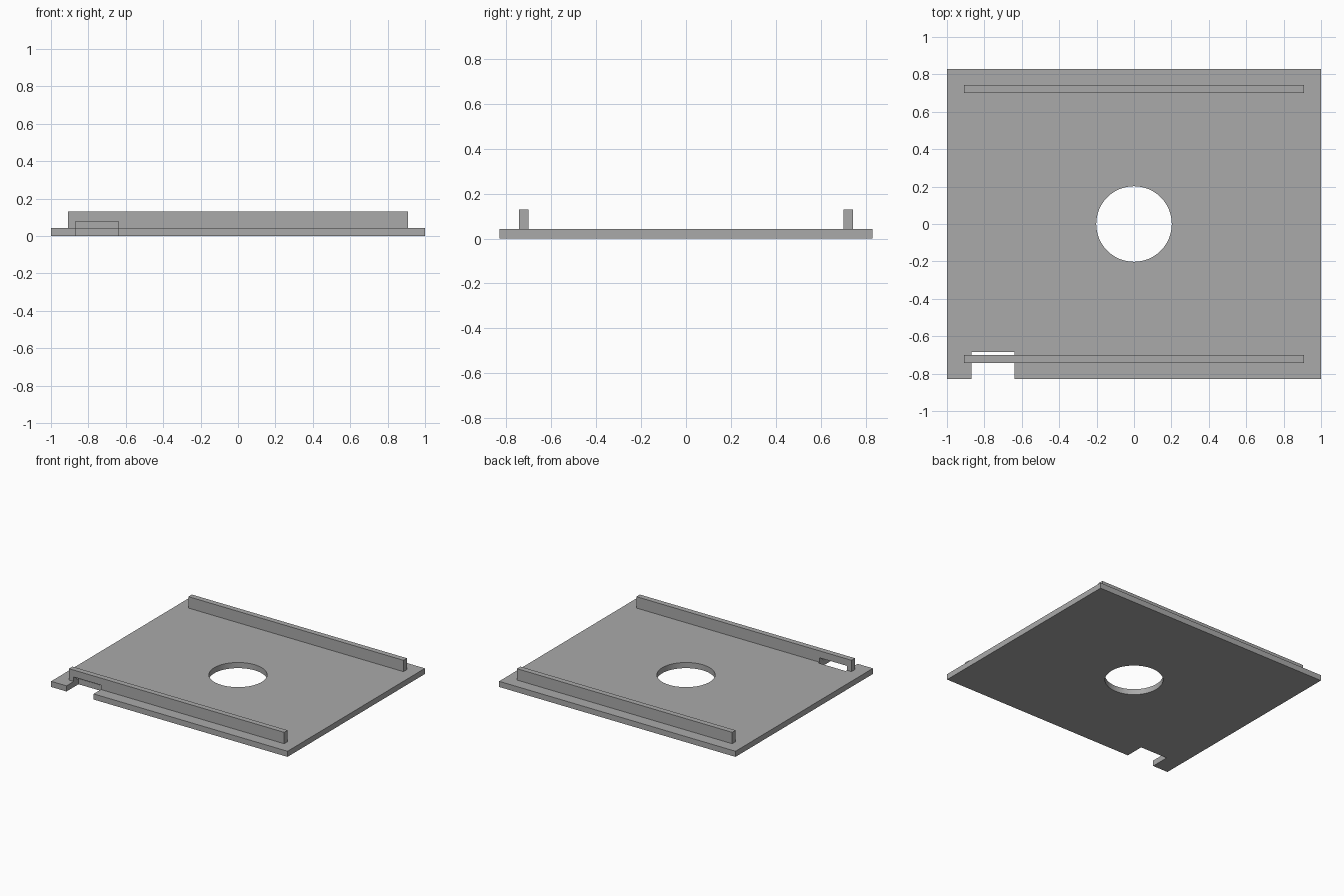
import bpy
import bmesh
from mathutils import Matrix, Vector

if "Cube" in bpy.data.objects:
    bpy.data.objects.remove(bpy.data.objects["Cube"], do_unlink=True)

HALF_X, HALF_Y, THICK = 1.0, 0.83, 0.043
RAIL_X, RAIL_IN, RAIL_OUT, RAIL_TOP = 0.91, 0.70, 0.742, 0.13

# One plain grey for everything
grey = bpy.data.materials.new("plain grey")
grey.use_nodes = True
colour = (0.4, 0.4, 0.4, 1)
grey.diffuse_color = colour
grey.node_tree.nodes["Principled BSDF"].inputs["Base Color"].default_value = colour


def add_object(name, bm):
    mesh = bpy.data.meshes.new(name)
    bm.to_mesh(mesh)
    bm.free()
    mesh.materials.append(grey)
    obj = bpy.data.objects.new(name, mesh)
    bpy.context.collection.objects.link(obj)
    return obj


def box(name, low, high):
    low, high = Vector(low), Vector(high)
    bm = bmesh.new()
    place = Matrix.Translation((low + high) / 2) @ Matrix.Diagonal((*(high - low), 1))
    bmesh.ops.create_cube(bm, size=1, matrix=place)
    return add_object(name, bm)


def cylinder(name, radius, depth):
    bm = bmesh.new()
    bmesh.ops.create_cone(bm, cap_ends=True, segments=96, radius1=radius,
                          radius2=radius, depth=depth)
    return add_object(name, bm)


def cut(target, cutter):
    """Subtract the cutter and apply the modifier."""
    mod = target.modifiers.new("cut", "BOOLEAN")
    mod.operation = "DIFFERENCE"
    mod.solver = "EXACT"
    mod.object = cutter
    bpy.context.view_layer.objects.active = target
    bpy.ops.object.modifier_apply(modifier=mod.name)


# Base plate and the two rails standing on it
plate = box("base_plate", (-HALF_X, -HALF_Y, 0), (HALF_X, HALF_Y, THICK))
front_rail = box("front_rail", (-RAIL_X, -RAIL_OUT, THICK), (RAIL_X, -RAIL_IN, RAIL_TOP))
back_rail = box("back_rail", (-RAIL_X, RAIL_IN, THICK), (RAIL_X, RAIL_OUT, RAIL_TOP))

# Round centre hole
hole = cylinder("hole_cutter", 0.202, 0.5)
cut(plate, hole)

# Notch through the plate edge, reaching up into the front rail
notch = box("notch_cutter", (-0.87, -1, -0.1), (-0.64, -0.685, 0.077))
cut(plate, notch)
cut(front_rail, notch)

for cutter in (hole, notch):
    bpy.data.objects.remove(cutter, do_unlink=True)

# Smooth the round wall, keep the edges sharp
bpy.ops.object.select_all(action="DESELECT")
plate.select_set(True)
bpy.context.view_layer.objects.active = plate
bpy.ops.object.shade_smooth_by_angle()
